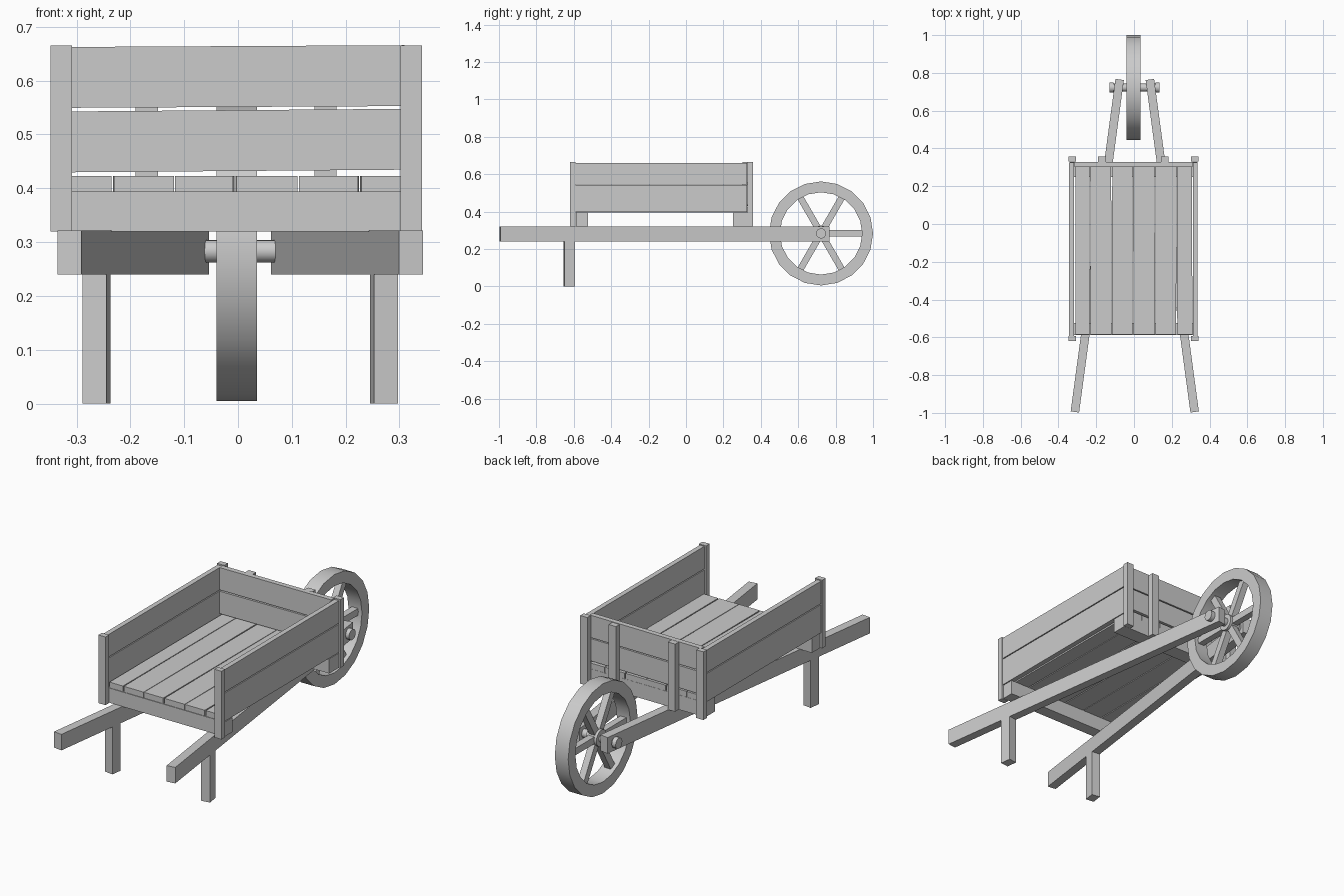
import bpy, bmesh, math
from mathutils import Matrix, Vector

if "Cube" in bpy.data.objects:
    bpy.data.objects.remove(bpy.data.objects["Cube"])


def finish(name, bm):
    bmesh.ops.recalc_face_normals(bm, faces=bm.faces)
    me = bpy.data.meshes.new(name)
    bm.to_mesh(me)
    bm.free()
    ob = bpy.data.objects.new(name, me)
    bpy.context.collection.objects.link(ob)
    return ob


def box(name, x, y, z, tilt=0.0, axis='Y'):
    """Box from three (min, max) ranges, tilted about its centre."""
    bm = bmesh.new()
    bmesh.ops.create_cube(bm, size=1)
    bmesh.ops.scale(bm, vec=(x[1] - x[0], y[1] - y[0], z[1] - z[0]), verts=bm.verts)
    ob = finish(name, bm)
    ob.location = (sum(x) / 2, sum(y) / 2, sum(z) / 2)
    ob.rotation_euler = Matrix.Rotation(math.radians(tilt), 3, axis).to_euler()
    return ob


def smooth(ob):
    bpy.ops.object.select_all(action='DESELECT')
    ob.select_set(True)
    bpy.context.view_layer.objects.active = ob
    bpy.ops.object.shade_smooth_by_angle(angle=math.radians(30))


def lathe_x(name, profile, n, centre):
    """Closed (x, radius) profile swept around the x axis."""
    bm = bmesh.new()
    rings = []
    for i in range(n):
        a = 2 * math.pi * i / n
        rings.append([bm.verts.new((x, r * math.cos(a), r * math.sin(a))) for x, r in profile])
    m = len(profile)
    for i in range(n):
        p, q = rings[i], rings[(i + 1) % n]
        for j in range(m):
            k = (j + 1) % m
            bm.faces.new((p[j], p[k], q[k], q[j]))
    ob = finish(name, bm)
    ob.location = centre
    smooth(ob)
    return ob


def cylinder_x(name, x0, x1, r, y, z, n=16):
    bm = bmesh.new()
    bmesh.ops.create_cone(bm, cap_ends=True, segments=n, radius1=r, radius2=r, depth=x1 - x0,
                          matrix=Matrix.Rotation(math.pi / 2, 4, 'Y'))
    ob = finish(name, bm)
    ob.location = ((x0 + x1) / 2, y, z)
    smooth(ob)
    return ob


# Converging handles and their legs
for side, s in (("left", -1), ("right", 1)):
    back = Vector((s * 0.317 + 0.004, -0.995))
    front = Vector((s * 0.08 + 0.004, 0.765))
    d = front - back
    yaw = math.degrees(math.atan2(-d.x, d.y))
    c = (back + front) / 2
    h = d.length / 2
    box(f"handle_{side}", (c.x - 0.0225, c.x + 0.0225), (c.y - h, c.y + h), (0.24, 0.321), yaw, 'Z')
    p = back + d * (0.37 / d.y)
    box(f"leg_{side}", (p.x - 0.0225, p.x + 0.0225), (p.y - 0.028, p.y + 0.028), (0, 0.245), yaw, 'Z')

# Wheel rim, hub and spokes
WX, WY, WZ = -0.0025, 0.722, 0.283
lathe_x("wheel_rim", [(-0.0375, 0.22), (0.0375, 0.22), (0.0375, 0.278), (-0.0375, 0.278)], 20, (WX, WY, WZ))
cylinder_x("wheel_hub", WX - 0.03, WX + 0.03, 0.042, WY, WZ)
for i in range(6):
    a = i * math.pi / 3
    spoke = box(f"spoke_{i + 1}", (-0.017, 0.017), (0.02 - 0.1275, 0.2275 - 0.12), (-0.0175, 0.0175), i * 60, 'X')
    spoke.location = (WX, WY + 0.125 * math.cos(a), WZ + 0.125 * math.sin(a))

# Axle with end caps
cylinder_x("axle", -0.125, 0.13, 0.021, WY, WZ)
cylinder_x("axle_cap_left", -0.13, -0.108, 0.027, WY, WZ)
cylinder_x("axle_cap_right", 0.113, 0.135, 0.027, WY, WZ)

# Cross beams under the floor
box("cross_beam_rear", (-0.338, 0.336), (-0.588, -0.525), (0.32, 0.394))
box("cross_beam_front", (-0.338, 0.336), (0.25, 0.329), (0.32, 0.394))

# Floor boards, slightly uneven
edges = [-0.312, -0.233, -0.118, -0.006, 0.112, 0.226, 0.31]
twist = [0.0, 0.1, -0.15, 0.1, -0.1, 0.15]
for i in range(6):
    box(f"floor_board_{i + 1}", (edges[i] + 0.002, edges[i + 1] - 0.002), (-0.585, 0.328),
        (0.394, 0.423), twist[i], 'Z')

# Corner posts and side planks
for side, s in (("left", -1), ("right", 1)):
    o = -0.003
    post = sorted((s * 0.305 + o, s * 0.345 + o))
    plank = sorted((s * 0.315 + o, s * 0.34 + o))
    box(f"post_rear_{side}", post, (-0.62, -0.592), (0.32, 0.665))
    box(f"post_front_{side}", post, (0.33, 0.358), (0.32, 0.665))
    box(f"side_plank_lower_{side}", plank, (-0.592, 0.326), (0.398, 0.541))
    box(f"side_plank_upper_{side}", plank, (-0.592, 0.326), (0.546, 0.66))

# Front board planks and outer battens
box("front_plank_lower", (-0.315, 0.31), (0.303, 0.329), (0.432, 0.545), -0.45)
box("front_plank_upper", (-0.315, 0.31), (0.303, 0.329), (0.551, 0.664), -0.3)
box("front_batten_left", (-0.19, -0.149), (0.329, 0.358), (0.32, 0.662))
box("front_batten_right", (0.142, 0.183), (0.329, 0.358), (0.32, 0.662))
